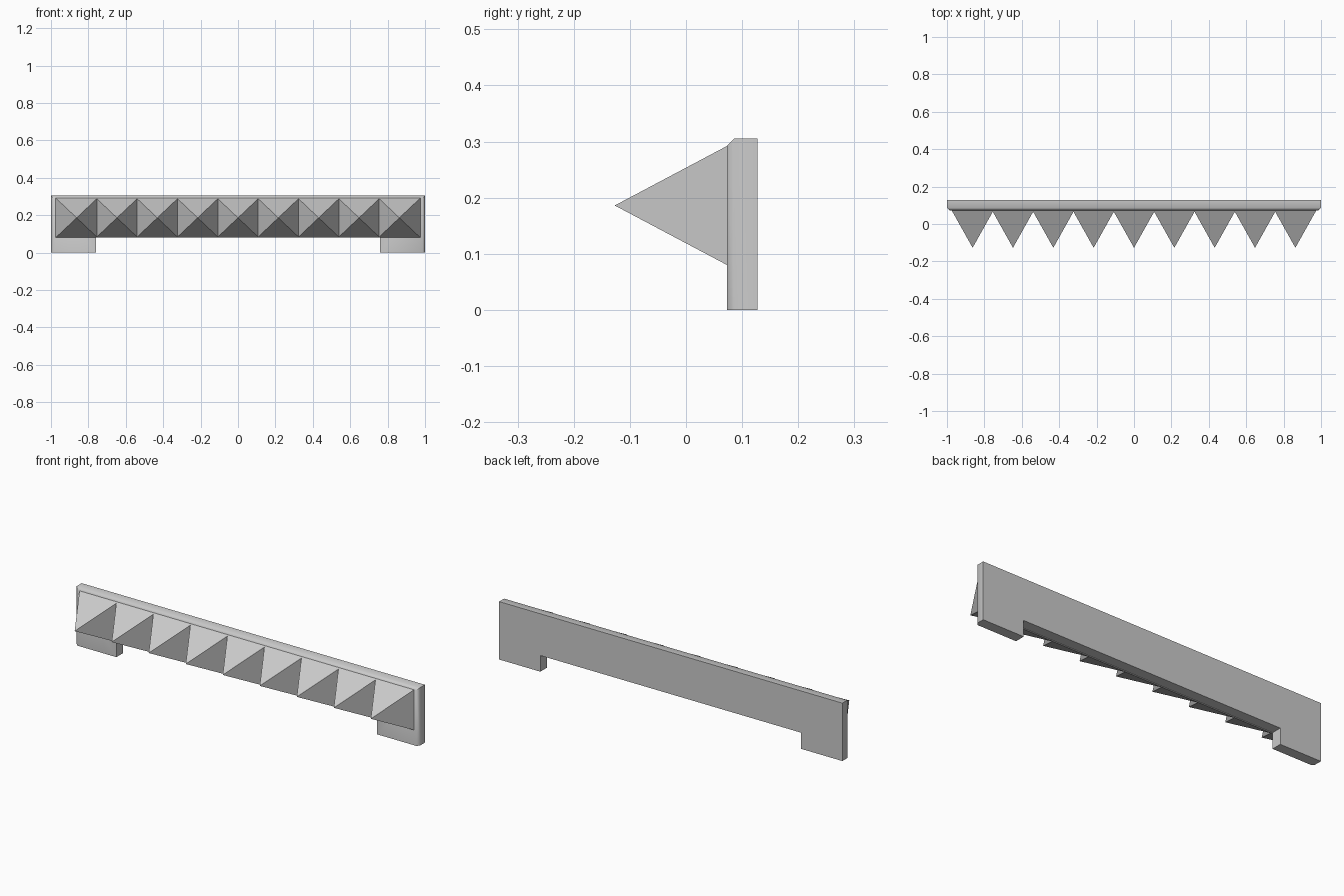
import bpy, bmesh, math

cube = bpy.data.objects.get("Cube")
if cube:
    bpy.data.objects.remove(cube, do_unlink=True)

FRONT, BACK, TOP = 0.073, 0.127, 0.305
SPIKES, PITCH, HALF_W, HALF_H, MID_Z = 9, 0.2157, 0.112, 0.106, 0.186

grey = bpy.data.materials.new("light_grey")
grey.use_nodes = True
grey.diffuse_color = (0.6, 0.6, 0.6, 1)
grey.node_tree.nodes["Principled BSDF"].inputs["Base Color"].default_value = (0.6, 0.6, 0.6, 1)


def finish(bm, name):
    bmesh.ops.recalc_face_normals(bm, faces=bm.faces)
    mesh = bpy.data.meshes.new(name)
    bm.to_mesh(mesh)
    bm.free()
    mesh.materials.append(grey)
    obj = bpy.data.objects.new(name, mesh)
    bpy.context.collection.objects.link(obj)
    return obj


# Backing plate with a foot at each end, extruded from its front outline
half = [(1, TOP), (1, 0), (0.76, 0), (0.76, 0.085)]
outline = half + [(-x, z) for x, z in reversed(half)]
bm = bmesh.new()
face = bm.faces.new([bm.verts.new((x, FRONT, z)) for x, z in outline])
new = bmesh.ops.extrude_face_region(bm, geom=[face])["geom"]
bmesh.ops.translate(bm, vec=(0, BACK - FRONT, 0),
                    verts=[v for v in new if isinstance(v, bmesh.types.BMVert)])
if not face.is_valid or len([f for f in bm.faces if len(f.verts) == 8]) < 2:
    bm.edges.ensure_lookup_table()
    rim = [e for e in bm.edges if all(abs(v.co.y - FRONT) < 1e-4 for v in e.verts)]
    bmesh.ops.contextual_create(bm, geom=rim)
bmesh.ops.recalc_face_normals(bm, faces=bm.faces)


# Chamfer the front edge along the top and both ends
def on_rim(edge):
    a, b = (v.co for v in edge.verts)
    at_front = max(a.y, b.y) < FRONT + 1e-4
    at_top = min(a.z, b.z) > TOP - 1e-4
    at_end = abs(a.x + b.x) > 1.99
    return at_front and (at_top or at_end)


bmesh.ops.bevel(bm, geom=[e for e in bm.edges if on_rim(e)], offset=0.013,
                offset_type='OFFSET', segments=1, affect='EDGES')
plate = finish(bm, "backing_plate")
bpy.ops.object.select_all(action='DESELECT')
plate.select_set(True)
bpy.context.view_layer.objects.active = plate
bpy.ops.object.shade_smooth_by_angle(angle=math.radians(50))

# Row of square pyramids pointing forwards
for i in range(SPIKES):
    x = (i - (SPIKES - 1) / 2) * PITCH
    bm = bmesh.new()
    base = [bm.verts.new((x + sx * HALF_W, FRONT, MID_Z + sz * HALF_H))
            for sx, sz in ((-1, -1), (1, -1), (1, 1), (-1, 1))]
    tip = bm.verts.new((x, -BACK, MID_Z))
    bm.faces.new(base)
    for j in range(4):
        bm.faces.new((base[j], base[(j + 1) % 4], tip))
    finish(bm, f"spike_{i + 1}")
